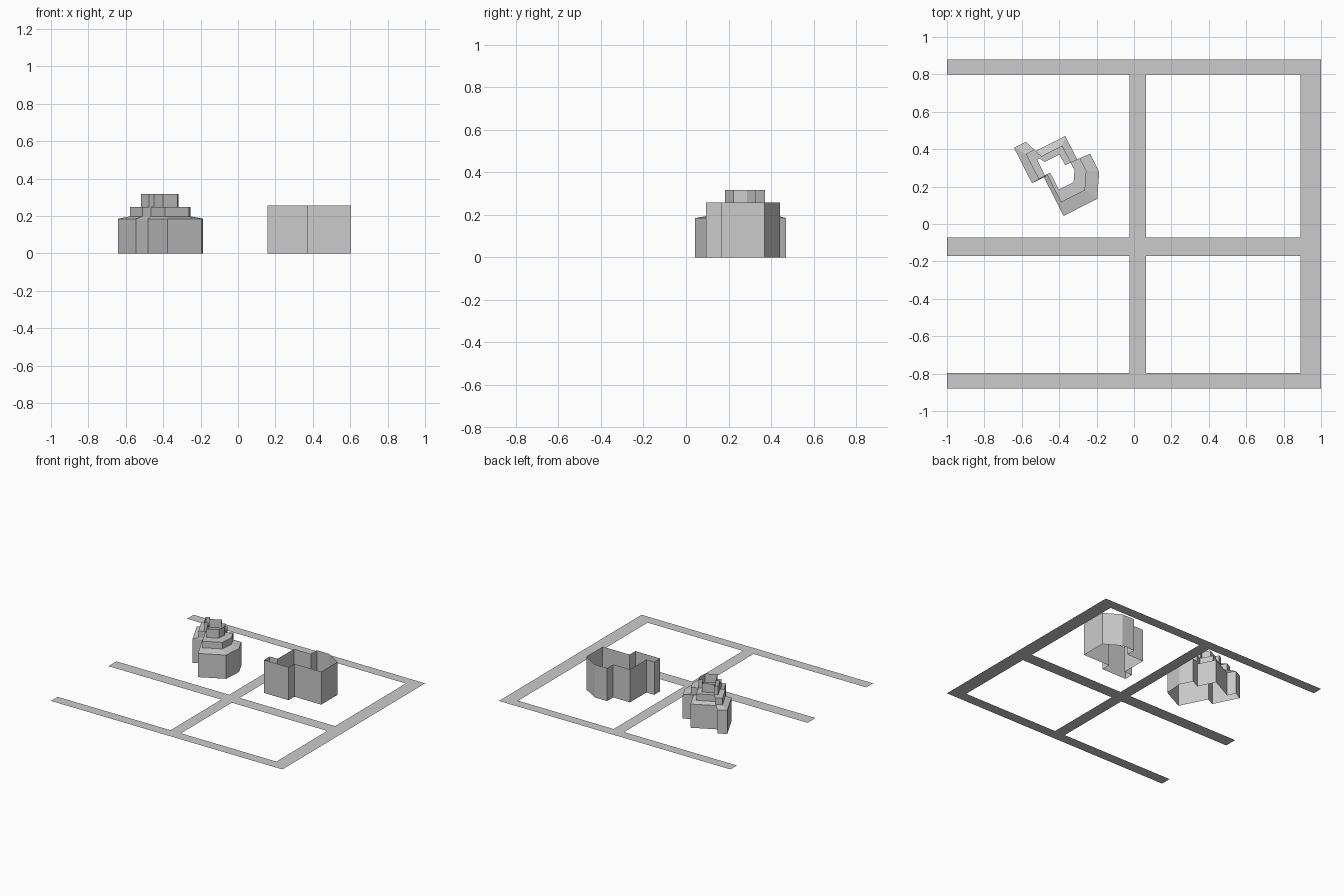
import bpy, bmesh
from math import radians
from mathutils import Matrix, Vector

if "Cube" in bpy.data.objects:
    bpy.data.objects.remove(bpy.data.objects["Cube"])

# Shared building footprint, counter-clockwise
PLAN = [Vector((x, y, 0)) for x, y in [
    (.158, .095), (.371, .095), (.371, .166), (.603, .166), (.603, .368), (.478, .443),
    (.371, .443), (.371, .368), (.226, .368), (.226, .166), (.158, .166)]]


def finish(name, bm):
    mesh = bpy.data.meshes.new(name)
    bm.to_mesh(mesh)
    bm.free()
    obj = bpy.data.objects.new(name, mesh)
    bpy.context.collection.objects.link(obj)
    return obj


def shell(name, plan, levels, centre):
    """Open shell: stack scaled copies of the plan; levels = (scale, z)."""
    bm = bmesh.new()
    rings = [[bm.verts.new(centre + (p - centre) * s + Vector((0, 0, z))) for p in plan]
             for s, z in levels]
    n = len(plan)
    for lo, hi in zip(rings, rings[1:]):
        for i in range(n):
            j = (i + 1) % n
            bm.faces.new((lo[i], lo[j], hi[j], hi[i]))
    return finish(name, bm)


# Street grid: flat cells that belong to a road row or column
xs = [-1, -.025, .065, .89, 1]
ys = [-.88, -.797, -.17, -.072, .80, .88]
bm = bmesh.new()
for i in range(4):
    for j in range(5):
        if i in (1, 3) or j in (0, 2, 4):
            bm.faces.new([bm.verts.new((xs[a], ys[b], 0)) for a, b in
                          ((i, j), (i + 1, j), (i + 1, j + 1), (i, j + 1))])
bmesh.ops.remove_doubles(bm, verts=bm.verts, dist=1e-4)
finish("street_grid", bm)

# Plain building: open walls
shell("plain_building", PLAN, [(1, 0), (1, .257)], Vector((.37, .26, 0)))

# Stepped building: same plan turned, sloped setback then flat setback
place = Matrix.Translation((-.798, .505, 0)) @ Matrix.Rotation(radians(-63), 4, 'Z')
shell("stepped_building", [place @ p for p in PLAN],
      [(1, 0), (1, .185), (.71, .198), (.71, .249), (.44, .249), (.44, .317)],
      Vector((-.422, .294, 0)))
